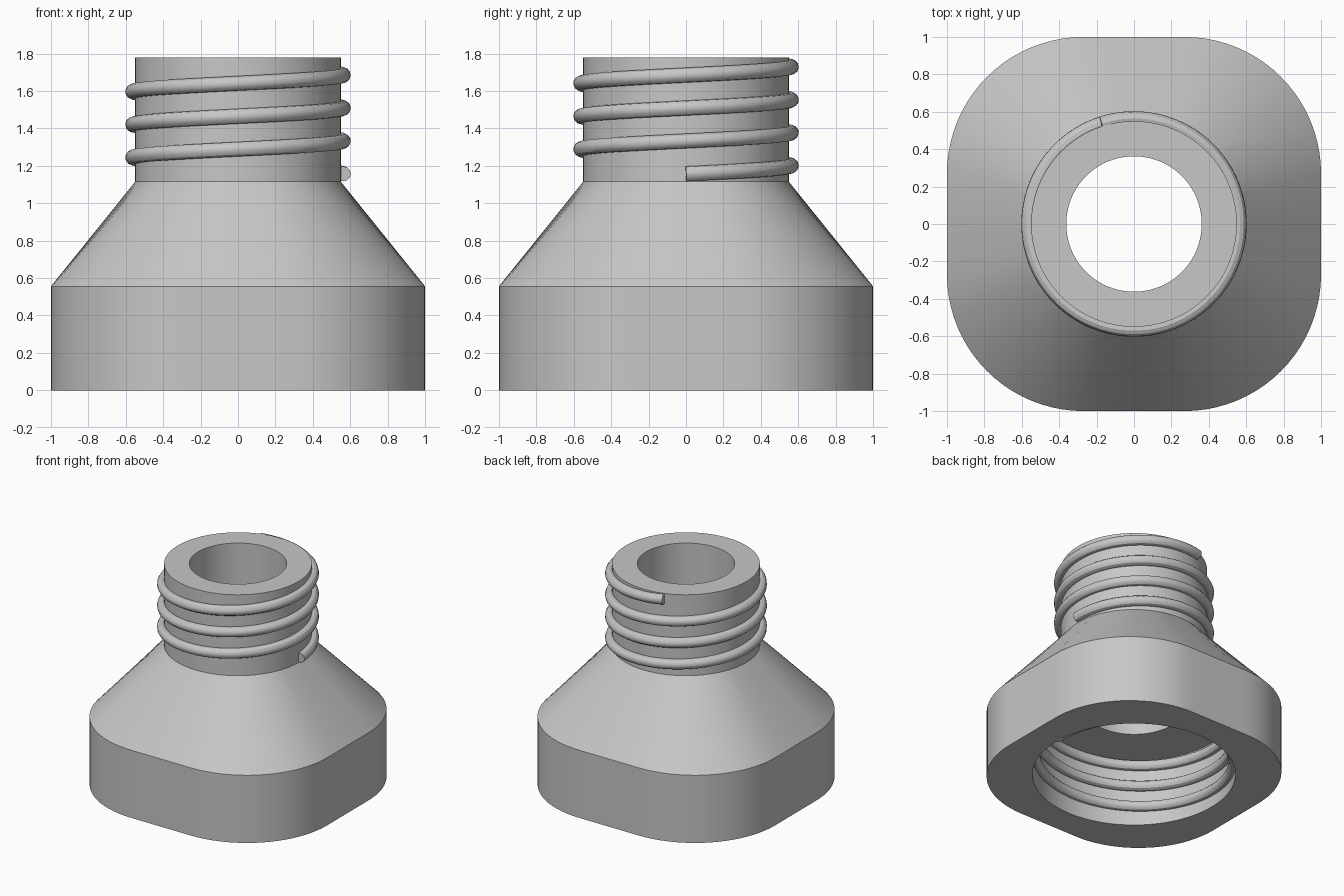
import bpy
import bmesh
from math import atan2, cos, pi, sin, radians

cube = bpy.data.objects.get("Cube")
if cube:
    bpy.data.objects.remove(cube, do_unlink=True)

# Key sizes
SHOULDER, NECK_BASE, TOP = 0.556, 1.115, 1.78
NECK_R, BORE_R, SOCKET_R = 0.55, 0.362, 0.765
CORNER_R = 0.73
PITCH, THREAD_R = 0.176, 0.04

grey = bpy.data.materials.new("plain grey")
grey.use_nodes = True
colour = (0.57, 0.57, 0.57, 1)
grey.diffuse_color = colour
grey.node_tree.nodes["Principled BSDF"].inputs["Base Color"].default_value = colour


def finish(obj):
    obj.data.materials.append(grey)
    bpy.ops.object.select_all(action="DESELECT")
    obj.select_set(True)
    bpy.context.view_layer.objects.active = obj
    bpy.ops.object.shade_smooth_by_angle(angle=radians(30))


def rounded_square(arc_steps=20, side_steps=6):
    """Outline with half width 1, anticlockwise."""
    flat = 1 - CORNER_R
    points = []
    for k in range(4):
        a = k * pi / 2
        local = [(1, -flat + 2 * flat * i / side_steps) for i in range(side_steps)]
        for i in range(arc_steps):
            t = pi / 2 * i / arc_steps
            local.append((flat + CORNER_R * cos(t), flat + CORNER_R * sin(t)))
        points += [(x * cos(a) - y * sin(a), x * sin(a) + y * cos(a)) for x, y in local]
    return points


def circle(outline, r):
    """Circle whose points lie in the same directions as the outline's."""
    return [(r * cos(atan2(y, x)), r * sin(atan2(y, x))) for x, y in outline]


# Hollow body: square base, tapered shoulder, round neck, bore and socket
square = rounded_square()
rings = [
    (circle(square, SOCKET_R), 0),
    (square, 0),
    (square, SHOULDER),
    (circle(square, NECK_R), NECK_BASE),
    (circle(square, NECK_R), TOP),
    (circle(square, BORE_R), TOP),
    (circle(square, BORE_R), SHOULDER),
    (circle(square, SOCKET_R), SHOULDER),
]
bm = bmesh.new()
loops = [[bm.verts.new((x, y, z)) for x, y in pts] for pts, z in rings]
n = len(square)
for lower, upper in zip(loops, loops[1:] + loops[:1]):
    for i in range(n):
        j = (i + 1) % n
        bm.faces.new((lower[i], lower[j], upper[j], upper[i]))
bmesh.ops.recalc_face_normals(bm, faces=bm.faces)
mesh = bpy.data.meshes.new("adapter_body")
bm.to_mesh(mesh)
bm.free()
body = bpy.data.objects.new("adapter_body", mesh)
bpy.context.collection.objects.link(body)
finish(body)


def thread(name, radius, start_z, turns, steps=72):
    """Round helical ridge, rising anticlockwise from +x."""
    curve = bpy.data.curves.new(name, "CURVE")
    curve.dimensions = "3D"
    curve.bevel_depth = THREAD_R
    curve.bevel_resolution = 4
    curve.use_fill_caps = True
    count = int(turns * steps) + 1
    spline = curve.splines.new("POLY")
    spline.points.add(count - 1)
    for i, p in enumerate(spline.points):
        t = turns * i / (count - 1)
        a = 2 * pi * t
        p.co = (radius * cos(a), radius * sin(a), start_z + PITCH * t, 1)
    obj = bpy.data.objects.new(name, curve)
    bpy.context.collection.objects.link(obj)
    bpy.ops.object.select_all(action="DESELECT")
    obj.select_set(True)
    bpy.context.view_layer.objects.active = obj
    bpy.ops.object.convert(target="MESH")
    finish(bpy.context.view_layer.objects.active)


# Outer thread on the neck, inner thread in the socket
thread("neck_thread", 0.563, 1.157, 3.3)
thread("socket_thread", 0.75, 0.042, 2.95)
